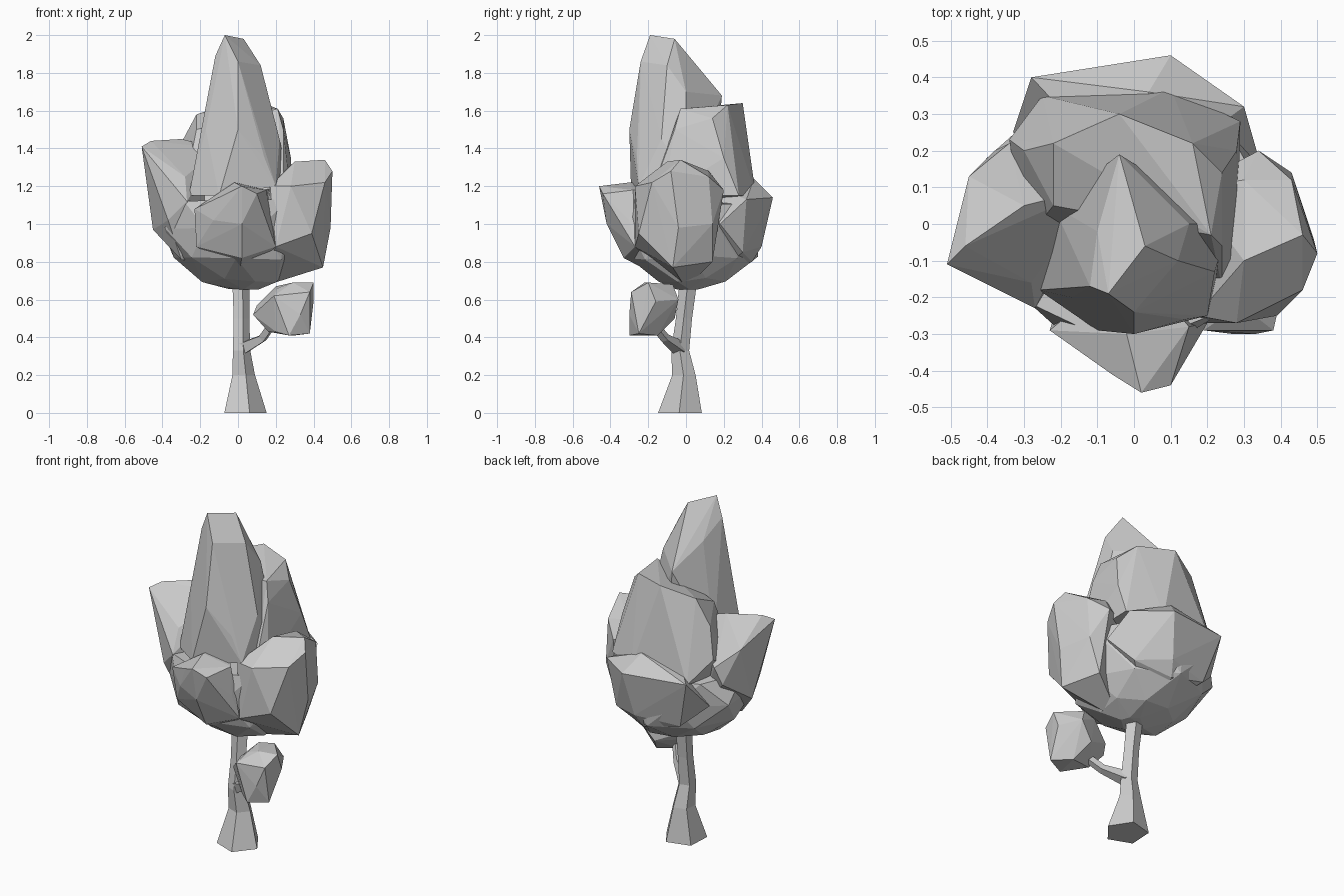
import bpy, bmesh, random
from math import sin, cos, pi, radians
from mathutils import Vector

random.seed(4)


def finish(name, bm):
    bmesh.ops.recalc_face_normals(bm, faces=bm.faces[:])
    mesh = bpy.data.meshes.new(name)
    bm.to_mesh(mesh)
    bm.free()
    obj = bpy.data.objects.new(name, mesh)
    bpy.context.collection.objects.link(obj)
    return obj


def hull(name, points):
    """Faceted leaf lump: convex hull of a few corner points."""
    bm = bmesh.new()
    for p in points:
        bm.verts.new(p)
    res = bmesh.ops.convex_hull(bm, input=bm.verts[:])
    spare = {v for v in res["geom_interior"] + res["geom_unused"]
             if isinstance(v, bmesh.types.BMVert)}
    bmesh.ops.delete(bm, geom=list(spare), context='VERTS')
    return finish(name, bm)


def ring_points(rings, sides):
    """Jittered elliptical rings given as (z, cx, cy, rx, ry)."""
    pts = []
    for i, (z, cx, cy, rx, ry) in enumerate(rings):
        for k in range(sides):
            a = 2 * pi * (k + 0.5 * (i % 2)) / sides
            j = random.uniform(0.96, 1.04)
            pts.append((cx + rx * j * cos(a), cy + ry * j * sin(a),
                        z + random.uniform(0, 0.03)))
    return pts


def limb(name, path, sides, axis, phase):
    """Tapered limb through (x, y, z, radius), rings square to one axis."""
    bm = bmesh.new()
    q = Vector((0, 0, 1)).rotation_difference(Vector(axis))
    rings = []
    for x, y, z, r in path:
        angles = [phase + 2 * pi * k / sides for k in range(sides)]
        rings.append([bm.verts.new(Vector((x, y, z)) + q @ Vector((r * cos(a), r * sin(a), 0)))
                      for a in angles])
    for lo, hi in zip(rings, rings[1:]):
        for k in range(sides):
            n = (k + 1) % sides
            bm.faces.new((lo[k], lo[n], hi[n], hi[k]))
    bm.faces.new(rings[0])
    bm.faces.new(rings[-1])
    return finish(name, bm)


# Trunk and side branch
limb("trunk", [(.03, -.03, 0, .122), (.025, -.01, .2, .065), (.015, -.03, .33, .05),
               (.015, -.01, .5, .045), (.01, .02, .75, .05)], 5, (0, 0, 1), radians(-75))
limb("branch", [(.02, -.03, .34, .045), (.13, -.11, .395, .026), (.19, -.18, .48, .025)],
     4, (.6, -.5, .5), 0.4)

# Small leaf clump on the branch
hull("small_leaf_clump", [
    (.08, -.16, .52), (.1, -.12, .57), (.2, -.09, .67), (.21, -.21, .66), (.29, -.07, .68),
    (.29, -.22, .69), (.4, -.2, .69), (.38, -.29, .64), (.19, -.29, .62), (.2, -.25, .43),
    (.4, -.16, .59), (.33, -.04, .6), (.38, -.25, .42), (.27, -.3, .41), (.16, -.19, .43),
    (.33, -.3, .52), (.25, -.06, .5), (.3, -.15, .41)])

# Big crown: lower bowl and the lumps that grow out of it
crown = hull("crown", ring_points([
    (.65, .03, .02, .08, .07), (.69, .01, .03, .21, .19), (.81, -.01, .03, .33, .34),
    (.97, -.02, .03, .4, .37), (1.10, -.02, .03, .39, .36)], 8))

front_lump = hull("front_lump", [
    (.02, -.46, 1.2), (.1, -.44, 1.16), (-.06, -.41, 1.16), (-.02, -.3, 1.22), (.15, -.28, 1.18),
    (.02, -.42, 1.0), (-.13, -.36, 1.02), (-.22, -.26, .88), (.02, -.33, .82), (.2, -.27, .88),
    (-.23, -.29, 1.08), (0, -.1, .7), (0, -.1, 1.2), (.17, -.3, 1.02)])

right_lump = hull("right_lump", [
    (.46, -.03, 1.34), (.3, -.1, 1.33), (.5, -.08, 1.28), (.43, .12, 1.25), (.3, .12, 1.28),
    (.46, -.18, 1.22), (.28, -.27, 1.2), (.17, -.25, 1.2), (.49, -.04, .98), (.43, .14, 1.0),
    (.34, .2, 1.18), (.45, -.07, .77), (.39, -.25, .95), (.2, -.27, .88), (.36, .14, .8),
    (.1, 0, .66), (.15, .1, 1.2)])

left_lump = hull("left_lump", [
    (-.51, -.11, 1.41), (-.45, .13, 1.3), (-.46, -.06, 1.44), (-.3, .05, 1.45), (-.47, -.05, 1.25),
    (-.45, .02, .97), (-.38, .2, 1.1), (-.27, -.23, 1.12), (-.37, -.17, 1.02), (-.28, -.16, 1.25),
    (-.3, -.1, .81), (-.1, 0, .8), (-.1, .1, 1.4), (-.34, .22, 1.2)])

back_lump = hull("back_lump", [
    (.1, .46, 1.14), (-.28, .4, 1.15), (.3, .32, 1.13), (-.08, .4, 1.09), (.1, .41, 1.03),
    (.06, .4, .88), (-.2, .34, .86), (.25, .3, .85), (.03, .35, .8), (-.33, .25, .98),
    (.34, .18, 1.0), (0, .1, .7), (0, .1, 1.22), (.04, .36, 1.24)])

upper_lump = hull("upper_lump", [
    (-.22, .22, 1.58), (-.04, .3, 1.64), (.16, .22, 1.63), (.21, -.03, 1.61), (.24, .14, 1.56),
    (.24, -.06, 1.5), (-.3, .2, 1.43), (.28, .2, 1.35), (-.34, .23, 1.25), (-.04, .32, 1.4),
    (.29, .28, 1.15), (-.25, .35, 1.12), (.1, .37, 1.15), (-.22, .05, 1.5), (-.3, -.05, 1.1),
    (.28, -.12, 1.15), (.24, -.17, 1.2)])

spire = hull("spire", [
    (-.07, -.19, 2.0), (.03, -.06, 1.98), (-.12, -.17, 1.89), (.0, -.24, 1.86), (.12, -.1, 1.84),
    (.15, .0, 1.7), (-.1, -.02, 1.8), (-.04, .19, 1.68), (.0, -.3, 1.5), (.22, -.13, 1.45),
    (-.17, -.2, 1.5), (-.26, -.18, 1.15), (.2, -.25, 1.2), (-.1, -.29, 1.15), (.26, 0, 1.25),
    (0, .15, 1.2), (-.22, .05, 1.25), (.14, -.26, 1.35)])

# Merge the lumps into one continuous crown surface
lumps = [front_lump, right_lump, left_lump, back_lump, upper_lump, spire]
for lump in lumps:
    mod = crown.modifiers.new(lump.name, 'BOOLEAN')
    mod.operation = 'UNION'
    mod.solver = 'EXACT'
    mod.object = lump
graph = bpy.context.evaluated_depsgraph_get()
merged = bpy.data.meshes.new_from_object(crown.evaluated_get(graph))
crown.modifiers.clear()
crown.data = merged
for lump in lumps:
    bpy.data.objects.remove(lump)
